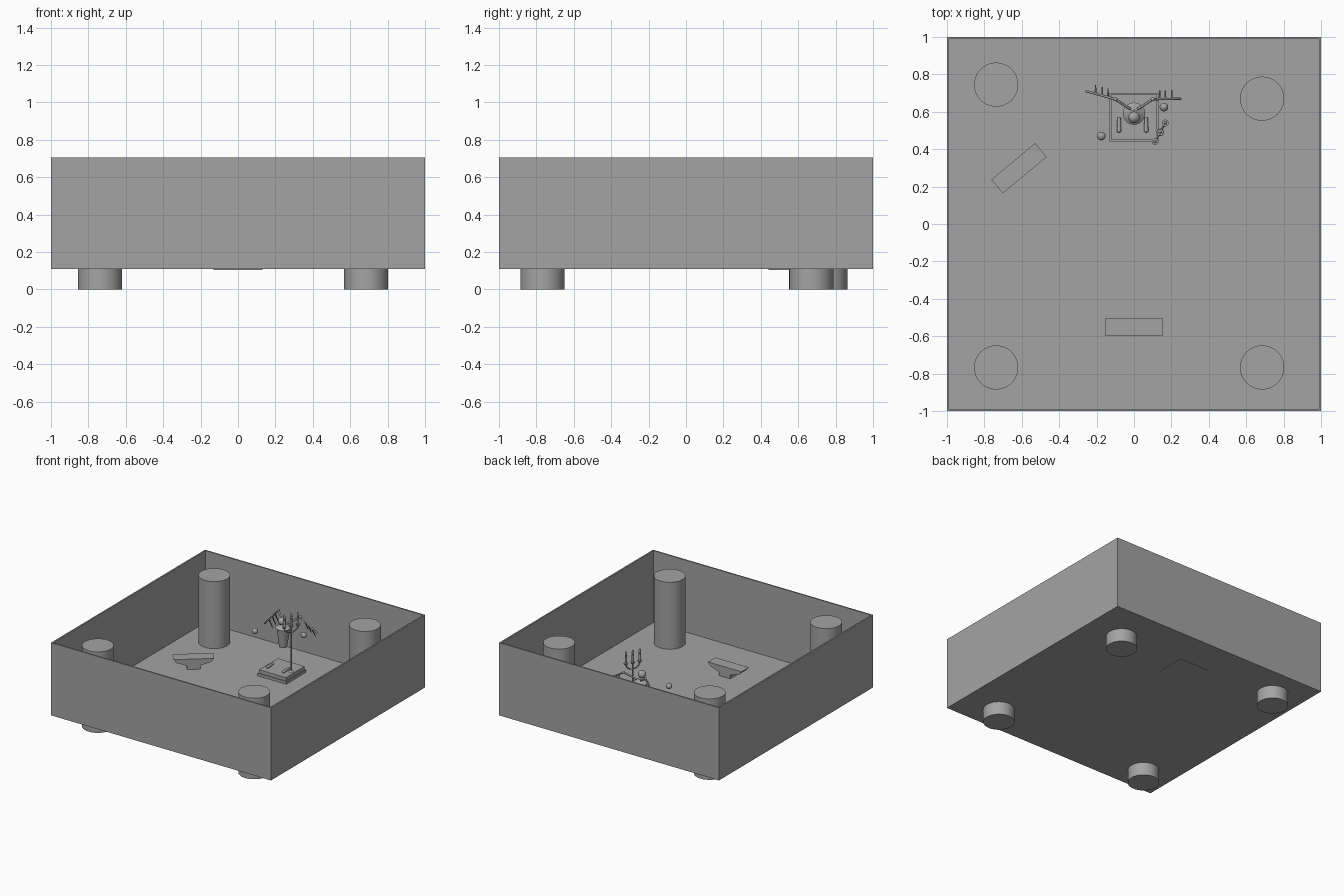
import bpy, bmesh, math
from mathutils import Vector, Matrix

if "Cube" in bpy.data.objects:
    bpy.data.objects.remove(bpy.data.objects["Cube"])

grey = bpy.data.materials.new("stone grey")
grey.diffuse_color = (0.37, 0.37, 0.37, 1)
grey.use_nodes = True
grey.node_tree.nodes["Principled BSDF"].inputs["Base Color"].default_value = grey.diffuse_color


def finish(name, bm, smooth=False):
    bmesh.ops.recalc_face_normals(bm, faces=bm.faces)
    me = bpy.data.meshes.new(name)
    bm.to_mesh(me)
    bm.free()
    ob = bpy.data.objects.new(name, me)
    bpy.context.collection.objects.link(ob)
    me.materials.append(grey)
    if smooth:
        bpy.ops.object.select_all(action='DESELECT')
        bpy.context.view_layer.objects.active = ob
        ob.select_set(True)
        bpy.ops.object.shade_smooth_by_angle(angle=math.radians(35))
    return ob


def box(name, lo, hi):
    bm = bmesh.new()
    lo, hi = Vector(lo), Vector(hi)
    m = Matrix.Translation((lo + hi) / 2) @ Matrix.Diagonal((*(hi - lo), 1))
    bmesh.ops.create_cube(bm, size=1, matrix=m)
    return finish(name, bm)


def rod(name, a, b, r1, r2=None, sides=16):
    a, b = Vector(a), Vector(b)
    bm = bmesh.new()
    m = Matrix.Translation((a + b) / 2) @ (b - a).to_track_quat('Z', 'Y').to_matrix().to_4x4()
    bmesh.ops.create_cone(bm, cap_ends=True, segments=sides, radius1=r1,
                          radius2=r1 if r2 is None else r2, depth=(b - a).length, matrix=m)
    return finish(name, bm, True)


def ball(name, c, r, stretch=1):
    bm = bmesh.new()
    bmesh.ops.create_uvsphere(bm, u_segments=20, v_segments=12, radius=r,
                              matrix=Matrix.Translation(c) @ Matrix.Diagonal((1, 1, stretch, 1)))
    return finish(name, bm, True)


# Open tray room: floor and four thin walls
F, T, W = 0.115, 0.705, 0.012
box("floor", (-1, -1, 0.108), (1, 1, F))
box("front_wall", (-1, -1, 0.108), (1, -1 + W, T))
box("back_wall", (-1, 1 - W, 0.108), (1, 1, T))
box("left_wall", (-1, -1 + W, 0.108), (-1 + W, 1 - W, T))
box("right_wall", (1 - W, -1 + W, 0.108), (1, 1 - W, T))

# Round columns passing through the floor
for x, y in ((-0.737, 0.745), (0.685, 0.67), (-0.737, -0.767), (0.685, -0.767)):
    rod("column", (x, y, 0), (x, y, 0.665), 0.118, sides=48)


# Benches: tapered profile extruded across the depth
def bench(x, y, angle):
    half = [(0.05, 0.11), (0.05, 0.145), (0.13, 0.172), (0.1525, 0.2)]
    outline = half + [(-px, pz) for px, pz in reversed(half)]
    bm = bmesh.new()
    face = bm.faces.new([bm.verts.new((px, -0.048, pz)) for px, pz in outline])
    ext = bmesh.ops.extrude_face_region(bm, geom=[face])
    bmesh.ops.translate(bm, vec=(0, 0.096, 0),
                        verts=[v for v in ext["geom"] if isinstance(v, bmesh.types.BMVert)])
    ob = finish("bench", bm)
    ob.location = (x, y, 0)
    ob.rotation_euler.z = angle


bench(0, -0.55, 0)
bench(-0.615, 0.298, math.radians(39.7))

# Two-step pedestal
box("pedestal_base", (-0.13, 0.44, 0.104), (0.13, 0.70, 0.137))
box("pedestal_top", (-0.122, 0.448, 0.137), (0.122, 0.692, 0.165))

# Floating winged figure: head, torso, feet, hands
ball("head", (0, 0.57, 0.55), 0.031)
rod("torso", (0, 0.585, 0.335), (0, 0.59, 0.49), 0.03, 0.052)
rod("shoulders", (0, 0.59, 0.49), (0, 0.59, 0.52), 0.06, 0.02)
for x in (-0.08, 0.065):
    rod("foot", (x, 0.50, 0.18), (x, 0.57, 0.18), 0.012, 0.009)
    ball("toe", (x, 0.50, 0.18), 0.012)
ball("left_hand", (-0.175, 0.47, 0.46), 0.023)
ball("right_hand", (0.16, 0.625, 0.457), 0.023)

# Wings: inner bar, joint, drooping outer bar, hanging feathers
for side, tip in ((-1, (-0.255, 0.71, 0.41)), (1, (0.25, 0.67, 0.48))):
    root = Vector((side * 0.02, 0.615, 0.52))
    joint = Vector((side * 0.1, 0.667, 0.575))
    tip = Vector(tip)
    rod("wing_inner", root, joint, 0.007)
    ball("wing_joint", joint, 0.011)
    rod("wing_outer", joint, tip, 0.006)
    for t in (0.25, 0.45, 0.68):
        p = joint.lerp(tip, t)
        rod("feather", p, p + Vector((0, 0.045, -0.085)), 0.006, 0.003, 10)

# Three-armed candle stand
c, d = Vector((0.14, 0.49, 0)), Vector((0.0275, 0.05, 0))
up = Vector((0, 0, 1))
rod("stand_base", c + up * 0.2, c + up * 0.215, 0.02, 0.008)
rod("stand_pole", c + up * 0.2, c + up * 0.57, 0.006)
for s in (-1, 0, 1):
    p = c + d * s
    if s:
        # quarter-round arm in short segments
        pts = [c + d * s * math.sin(a) + up * (0.57 - 0.045 * math.cos(a))
               for a in (i * math.pi / 8 for i in range(5))]
        for a, b in zip(pts, pts[1:]):
            rod("stand_arm", a, b, 0.005, sides=10)
    rod("candle_cup", p + up * 0.565, p + up * 0.582, 0.008, 0.018)
    rod("candle", p + up * 0.582, p + up * 0.64, 0.009)
    ball("flame", p + up * 0.66, 0.009, 2.4)
